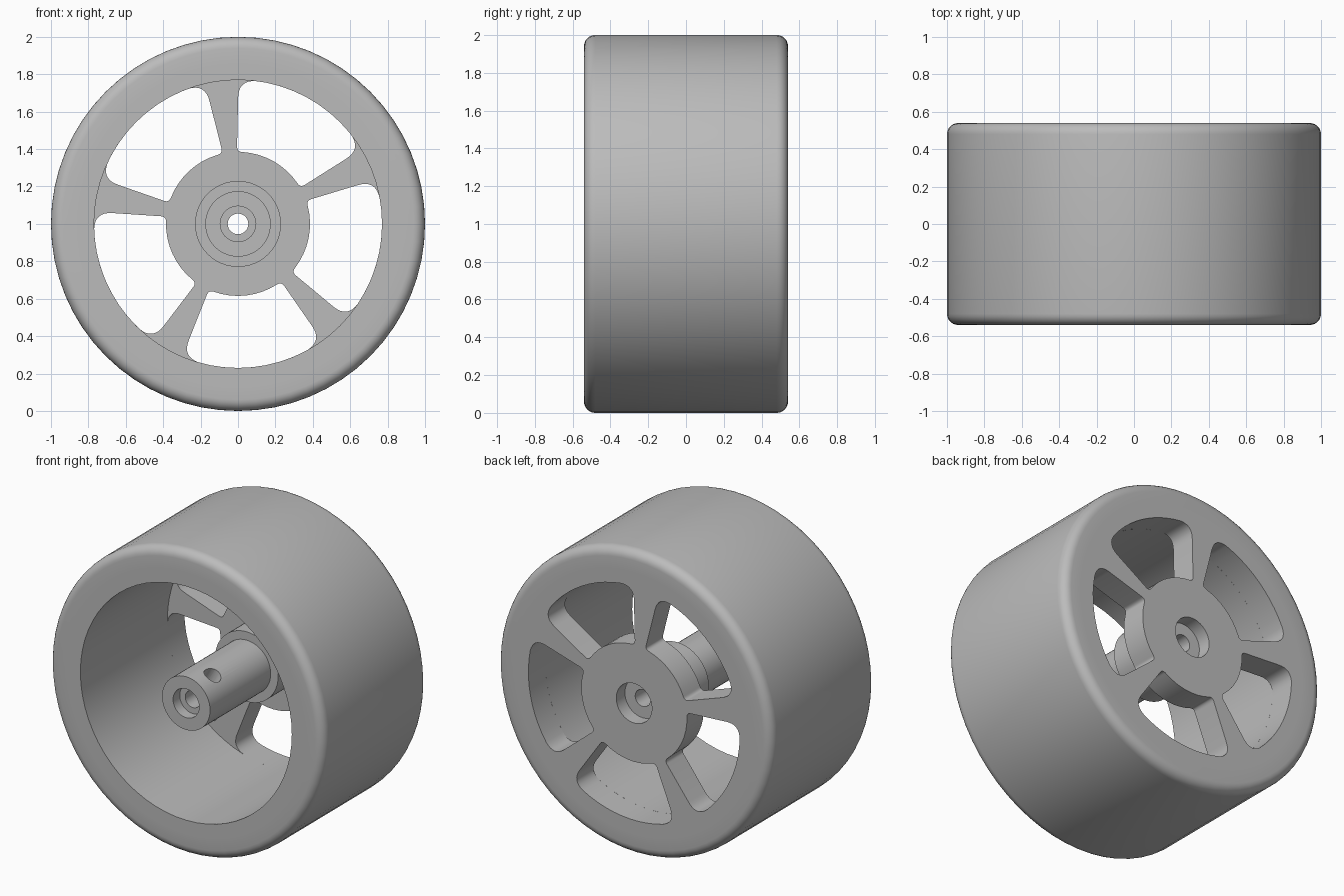
import bpy, bmesh, math
from mathutils import Vector, Matrix

if "Cube" in bpy.data.objects:
    bpy.data.objects.remove(bpy.data.objects["Cube"])

HALF, DISC_FRONT = 0.54, 0.365
HUB_R, RIM_R, SEAT_R, TYRE_R = 0.385, 0.77, 0.86, 1.0
BORE_R, BACK_BORE_R = 0.055, 0.13
SPOKES, FIRST_SPOKE = 5, math.radians(24.5)
STEP = 2 * math.pi / SPOKES
CENTRE = Vector((0, 0, 1))

grey = bpy.data.materials.new("plain grey")
grey.use_nodes = True
grey.diffuse_color = (0.5, 0.5, 0.5, 1)
grey.node_tree.nodes["Principled BSDF"].inputs["Base Color"].default_value = (0.5, 0.5, 0.5, 1)


def finish(obj):
    obj.data.materials.clear()
    obj.data.materials.append(grey)
    bpy.ops.object.select_all(action='DESELECT')
    obj.select_set(True)
    bpy.context.view_layer.objects.active = obj
    bpy.ops.object.shade_smooth_by_angle(angle=math.radians(30))


def lathe(name, profile, segments=64):
    """Spin a closed (radius, y) outline around the axle."""
    bm = bmesh.new()
    verts = [bm.verts.new((r, y, 0)) for r, y in profile]
    edges = [bm.edges.new((v, verts[i - 1])) for i, v in enumerate(verts)]
    bmesh.ops.spin(bm, geom=verts + edges, cent=(0, 0, 0), axis=(0, 1, 0),
                   angle=2 * math.pi, steps=segments, use_merge=True)
    bmesh.ops.remove_doubles(bm, verts=bm.verts, dist=1e-5)
    bmesh.ops.recalc_face_normals(bm, faces=bm.faces)
    mesh = bpy.data.meshes.new(name)
    bm.to_mesh(mesh)
    bm.free()
    obj = bpy.data.objects.new(name, mesh)
    obj.location = CENTRE
    bpy.context.collection.objects.link(obj)
    return obj


def polar(r, a):
    return Vector((r * math.cos(a), r * math.sin(a)))


def arc(r, a, b, n):
    return [polar(r, a + (b - a) * i / n) for i in range(n + 1)]


def rounded(p, q, s, n=8):
    """Curved corner from p to s, pulled towards q."""
    return [p * (1 - t) ** 2 + q * 2 * t * (1 - t) + s * t * t
            for t in (i / n for i in range(n + 1))]


def spoke_edge(r):
    """Angle of the spoke side at a radius; spokes widen outwards."""
    return math.asin((0.04 + 0.135 * (r - 0.4)) / r)


def window(start):
    inner, outer = 0.03, 0.095
    a_in = spoke_edge(HUB_R) + inner / HUB_R
    a_out = spoke_edge(RIM_R) + outer / RIM_R
    side = rounded(polar(HUB_R, a_in), polar(HUB_R, spoke_edge(HUB_R)),
                   polar(HUB_R + inner, spoke_edge(HUB_R + inner)))
    side += rounded(polar(RIM_R - outer, spoke_edge(RIM_R - outer)),
                    polar(RIM_R, spoke_edge(RIM_R)), polar(RIM_R, a_out))
    flip = [polar(p.length, STEP - math.atan2(p.y, p.x)) for p in reversed(side)]
    loop = side + arc(RIM_R, a_out, STEP - a_out, 10)[1:-1] + flip
    loop += arc(HUB_R, STEP - a_in, a_in, 8)[1:-1]
    turn = Matrix.Rotation(start, 2)
    return [turn @ p for p in loop]


# Tyre with rounded shoulders
def shoulder(sign):
    f = 0.06
    pts = [(TYRE_R - f + f * math.sin(t), sign * (HALF - f + f * math.cos(t)))
           for t in (math.pi / 2 * i / 6 for i in range(7))]
    return pts if sign > 0 else pts[::-1]


finish(lathe("tyre", [(SEAT_R, HALF)] + shoulder(1) + shoulder(-1) + [(SEAT_R, -HALF)]))

# Rim barrel in front of the spoke disc
finish(lathe("rim_barrel", [(RIM_R, -HALF), (SEAT_R, -HALF),
                            (SEAT_R, DISC_FRONT), (RIM_R, DISC_FRONT)]))

# Spoke disc: flat outline with five windows and a bore, given thickness
curve = bpy.data.curves.new("spoke_disc", 'CURVE')
curve.dimensions = '2D'
curve.fill_mode = 'BOTH'
curve.extrude = (HALF - DISC_FRONT) / 2
outlines = [arc(r, 0, 2 * math.pi, 64)[:-1] for r in (SEAT_R, BACK_BORE_R)]
outlines += [window(FIRST_SPOKE + k * STEP) for k in range(SPOKES)]
for outline in outlines:
    spline = curve.splines.new('POLY')
    spline.points.add(len(outline) - 1)
    for point, p in zip(spline.points, outline):
        point.co = (p.x, p.y, 0, 1)
    spline.use_cyclic_u = True
disc = bpy.data.objects.new("spoke_disc", curve)
disc.rotation_euler.x = math.pi / 2
disc.location = CENTRE + Vector((0, (HALF + DISC_FRONT) / 2, 0))
bpy.context.collection.objects.link(disc)
bpy.ops.object.select_all(action='DESELECT')
disc.select_set(True)
bpy.context.view_layer.objects.active = disc
bpy.ops.object.convert(target='MESH')
disc = bpy.context.view_layer.objects.active
bm = bmesh.new()
bm.from_mesh(disc.data)
bmesh.ops.remove_doubles(bm, verts=bm.verts, dist=1e-5)
bmesh.ops.recalc_face_normals(bm, faces=bm.faces)
bm.to_mesh(disc.data)
bm.free()
finish(disc)

# Hub shaft with collar, stepped bore at both ends
shaft = lathe("hub_shaft", [
    (BORE_R, -0.47), (0.095, -0.47), (0.095, -HALF), (0.175, -HALF),
    (0.175, 0.09), (0.23, 0.09), (0.23, DISC_FRONT), (BACK_BORE_R, DISC_FRONT),
    (BACK_BORE_R, 0.45), (BORE_R, 0.45)], 48)

# Set screw hole, halfway between two spokes
aim = FIRST_SPOKE + STEP / 2
bpy.ops.mesh.primitive_cylinder_add(
    vertices=32, radius=0.055, depth=0.24,
    location=CENTRE + Vector((0.13 * math.cos(aim), -0.385, 0.13 * math.sin(aim))),
    rotation=(0, math.pi / 2 - aim, 0))
cutter = bpy.context.object
cutter.name = "screw_hole_cutter"
cutter.hide_render = True
cut = shaft.modifiers.new("screw_hole", 'BOOLEAN')
cut.object = cutter
cut.solver = 'EXACT'
bpy.ops.object.select_all(action='DESELECT')
shaft.select_set(True)
bpy.context.view_layer.objects.active = shaft
bpy.ops.object.modifier_apply(modifier=cut.name)
bpy.data.objects.remove(cutter)
finish(shaft)
